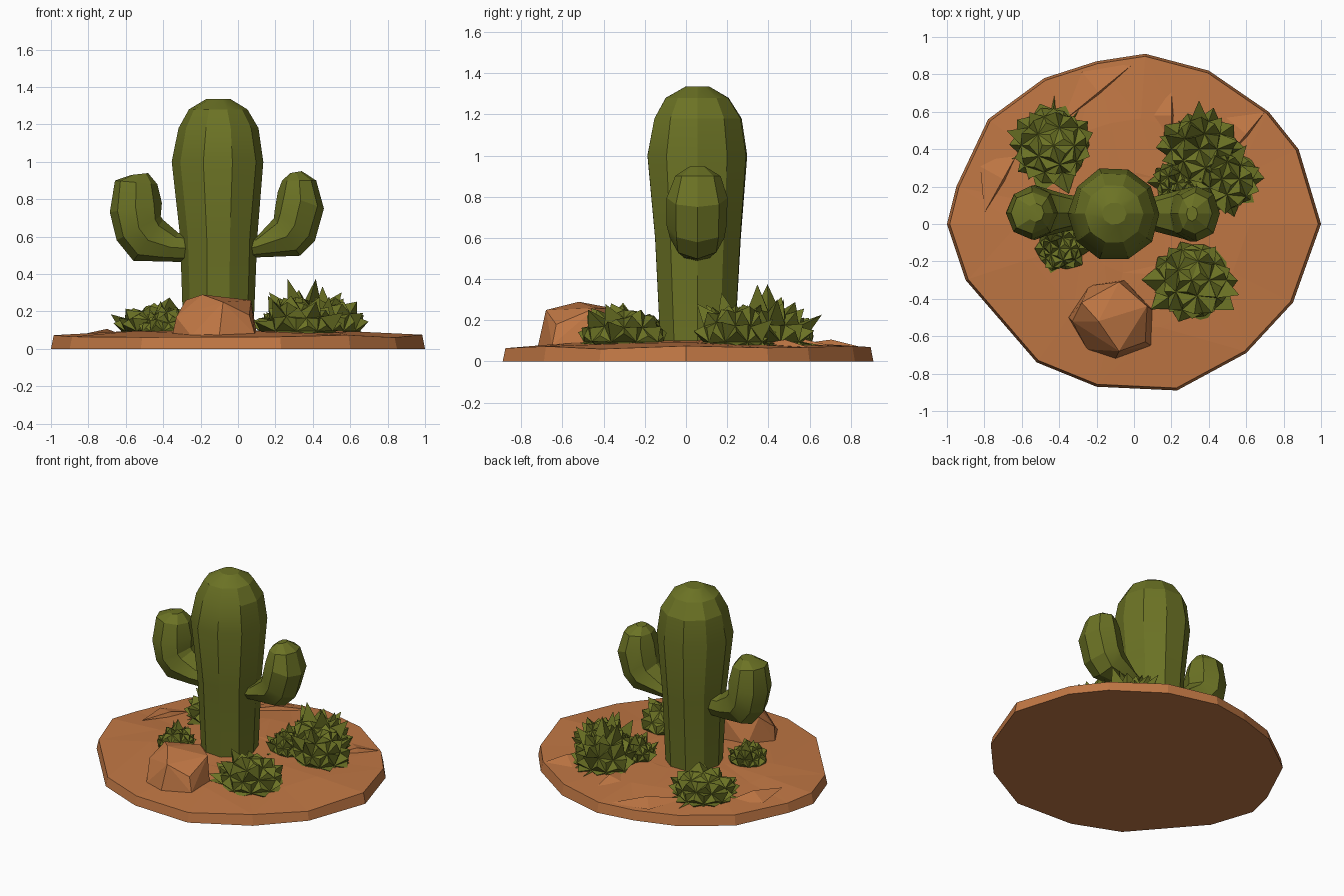
import bpy, bmesh, math, random
from mathutils import Vector

random.seed(7)
old = bpy.data.objects.get("Cube")
if old:
    bpy.data.objects.remove(old, do_unlink=True)


def make_material(name, rgb):
    mat = bpy.data.materials.new(name)
    mat.use_nodes = True
    mat.diffuse_color = (*rgb, 1)
    mat.node_tree.nodes["Principled BSDF"].inputs["Base Color"].default_value = (*rgb, 1)
    return mat


SAND = make_material("desert sand", (0.53, 0.185, 0.058))
GREEN = make_material("cactus green", (0.148, 0.17, 0.018))


def finish(name, bm, mat, smooth_angle=None):
    bmesh.ops.recalc_face_normals(bm, faces=bm.faces[:])
    mesh = bpy.data.meshes.new(name)
    bm.to_mesh(mesh)
    bm.free()
    mesh.materials.append(mat)
    obj = bpy.data.objects.new(name, mesh)
    bpy.context.collection.objects.link(obj)
    if smooth_angle:
        bpy.ops.object.select_all(action='DESELECT')
        obj.select_set(True)
        bpy.context.view_layer.objects.active = obj
        bpy.ops.object.shade_smooth_by_angle(angle=math.radians(smooth_angle))
    return obj


def bridge(bm, rings):
    for a, b in zip(rings, rings[1:]):
        for i in range(len(a)):
            j = (i + 1) % len(a)
            bm.faces.new((a[i], a[j], b[j], b[i]))


def tube(name, sections, y, sides, jitter):
    """Loft elliptical rings; each section is outer x, z, inner x, z, half depth."""
    bm = bmesh.new()
    rings = []
    for xo, zo, xi, zi, depth in sections:
        outer, inner = Vector((xo, y, zo)), Vector((xi, y, zi))
        mid, half = (outer + inner) / 2, (outer - inner) / 2
        ring = []
        for i in range(sides):
            t = math.tau * i / sides
            k = 1 + random.uniform(-jitter, jitter)
            ring.append(bm.verts.new(
                mid + half * math.cos(t) * k + Vector((0, depth * math.sin(t) * k, 0))))
        rings.append(ring)
    bridge(bm, rings)
    bm.faces.new(rings[0])
    bm.faces.new(rings[-1])
    return finish(name, bm, GREEN, 20)


def hull(name, points, mat):
    bm = bmesh.new()
    for p in points:
        bm.verts.new(p)
    res = bmesh.ops.convex_hull(bm, input=bm.verts[:])
    loose = [v for v in res["geom_interior"] if isinstance(v, bmesh.types.BMVert)]
    bmesh.ops.delete(bm, geom=loose, context='VERTS')
    return finish(name, bm, mat)


# Sandy ground: irregular disc with a low dome
outline = [(.06, .91), (.4, .82), (.72, .6), (.88, .4), (1, 0), (.85, -.42),
           (.6, -.69), (.23, -.89), (-.2, -.87), (-.52, -.74), (-.9, -.3),
           (-1, 0), (-.95, .2), (-.78, .56), (-.48, .78), (-.2, .87)]
bm = bmesh.new()
rings = []
for scale, z, wobble in ((1, 0, 0), (.985, .068, .008), (.62, .09, .008), (.3, .1, .004)):
    rings.append([bm.verts.new((x * scale, y * scale, z + random.uniform(-wobble, wobble)))
                  for x, y in outline])
bridge(bm, rings)
bm.faces.new(rings[0])
bm.faces.new(rings[-1])
bmesh.ops.triangulate(bm, faces=[f for f in bm.faces if f.calc_center_median().z > .07])
finish("sand_base", bm, SAND)

# Thin wind-cut ridges in the sand
for i, (ax, ay, bx, by) in enumerate([(0, .86, -.38, .55), (.7, .6, .5, .36),
                                      (.2, .74, .2, .42), (-.6, .42, -.8, .06)]):
    a, b = Vector((ax, ay, .068)), Vector((bx, by, .085))
    side = Vector((-(b - a).y, (b - a).x, 0)).normalized()
    if side.x > 0:
        side = -side
    mid = (a + b) / 2
    hull(f"sand_ridge_{i + 1}",
         [a, b, mid + Vector((0, 0, .03)), mid + side * .14, mid - side * .012], SAND)

# Boulder
hull("boulder", [
    (-.35, -.5, .08), (-.24, -.33, .07), (-.05, -.3, .07), (.1, -.46, .08),
    (.09, -.65, .08), (-.1, -.72, .07), (-.25, -.67, .07),
    (-.33, -.52, .17), (-.28, -.42, .26), (-.08, -.31, .25), (.07, -.44, .26),
    (.06, -.63, .18), (-.08, -.68, .25), (-.19, -.52, .29)], SAND)

# Cactus trunk and arms
tube("cactus_trunk", [
    (.08, .05, -.29, .05, .185), (.1, .6, -.31, .6, .22), (.14, 1, -.355, 1, .25),
    (.112, 1.18, -.322, 1.18, .222), (.05, 1.28, -.262, 1.28, .16),
    (-.04, 1.335, -.17, 1.335, .06)], .055, 10, .025)
tube("right_arm", [
    (-.2, .46, -.2, .61, .08), (-.4, .465, -.32, .62, .1), (-.56, .47, -.4, .69, .13),
    (-.65, .58, -.41, .71, .145), (-.685, .73, -.41, .78, .145),
    (-.66, .9, -.43, .88, .11), (-.57, .93, -.48, .94, .05)], .06, 8, .03)
tube("left_arm", [
    (0, .47, 0, .58, .07), (.09, .49, .1, .6, .09), (.33, .5, .19, .7, .13),
    (.41, .58, .195, .74, .145), (.46, .75, .21, .84, .145),
    (.42, .9, .235, .9, .11), (.34, .95, .28, .94, .04)], .055, 8, .03)


# Spiky bushes
def bush(name, x, y, radius, height, spike):
    bm = bmesh.new()
    bmesh.ops.create_icosphere(bm, subdivisions=2, radius=1)
    for v in bm.verts:
        k = random.uniform(.82, 1.08)
        v.co = Vector((v.co.x * radius * k, v.co.y * radius * k, v.co.z * height * k))
    poked = bmesh.ops.poke(bm, faces=bm.faces[:])
    for v in poked["verts"]:
        out = Vector((v.co.x, v.co.y, max(v.co.z, 0) * 1.3 + .04)).normalized()
        v.co += out * spike * random.choice((.2, .35, .5, .6, 1))
    # Keep only the half above ground
    bmesh.ops.bisect_plane(bm, geom=bm.verts[:] + bm.edges[:] + bm.faces[:],
                           plane_co=(0, 0, -.02), plane_no=(0, 0, 1), clear_inner=True)
    bmesh.ops.translate(bm, verts=bm.verts[:], vec=(x, y, .095))
    finish(name, bm, GREEN)


bush("bush_back_right", -.43, .42, .2, .13, .1)
bush("bush_front_right", -.4, -.13, .12, .11, .07)
bush("bush_front_left", .31, -.3, .2, .15, .1)
bush("bush_back_left", .35, .4, .19, .18, .13)
bush("bush_side_left", .47, .24, .18, .17, .11)
bush("bush_near_trunk", .23, .22, .12, .12, .07)
